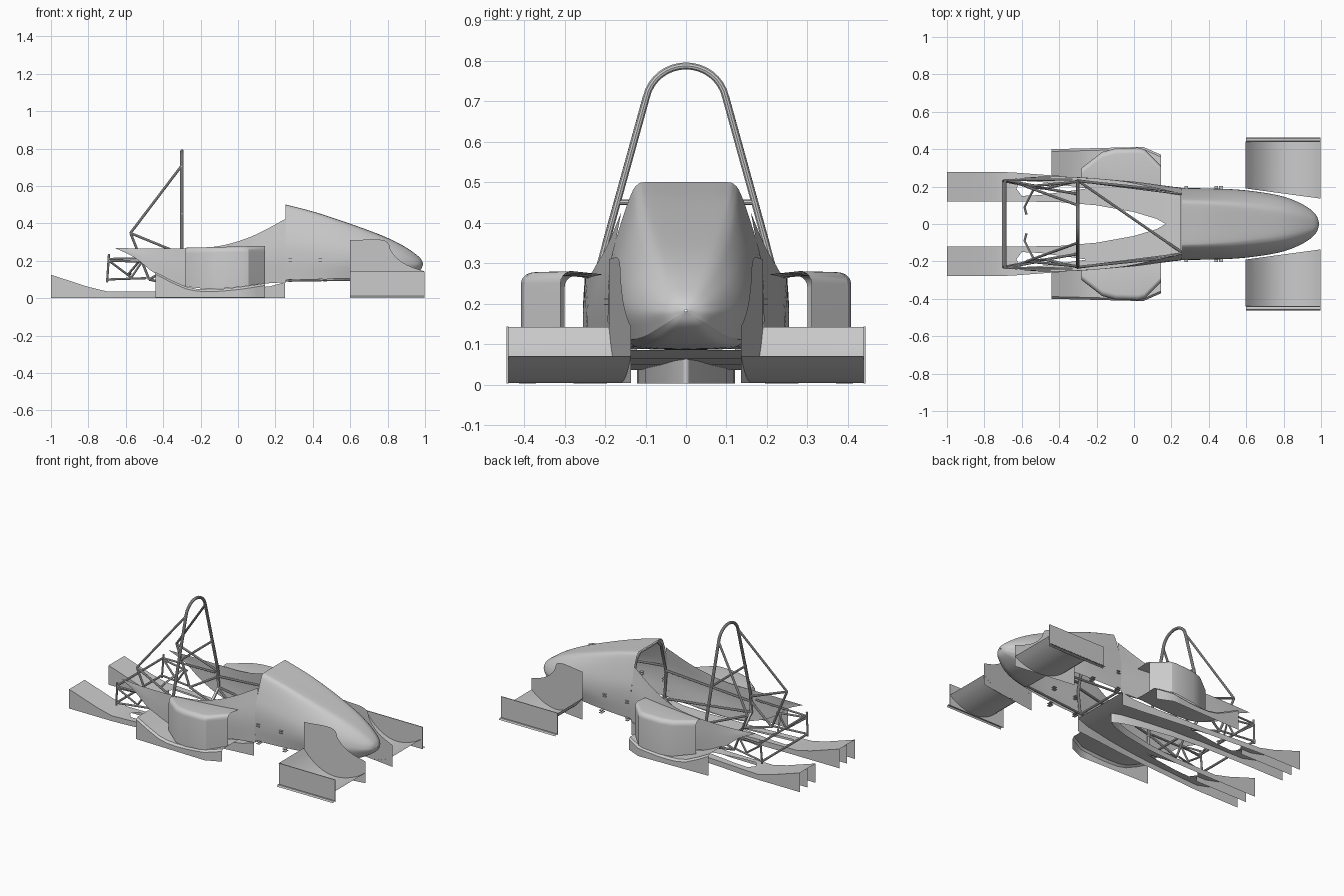
import bpy, bmesh, math
from mathutils import Vector

if "Cube" in bpy.data.objects:
    bpy.data.objects.remove(bpy.data.objects["Cube"])


def spline(pts, n):
    """Catmull-Rom through points, n steps per span (n=1 keeps the polyline)."""
    pts = [Vector(p) for p in pts]
    ext = [2 * pts[0] - pts[1]] + pts + [2 * pts[-1] - pts[-2]]
    out = []
    for i in range(len(pts) - 1):
        a, b, c, d = ext[i:i + 4]
        for k in range(n):
            t = k / n
            out.append(0.5 * (2 * b + (c - a) * t + (2 * a - 5 * b + 4 * c - d) * t * t
                              + (3 * b - a - 3 * c + d) * t ** 3))
    return out + [pts[-1]]


def at(table, x):
    """Linear lookup in a table of (x, value) with falling x."""
    for (x0, v0), (x1, v1) in zip(table, table[1:]):
        if x >= x1:
            return v0 + (v1 - v0) * (x0 - x) / (x0 - x1)
    return table[-1][1]


def mirror(ob):
    m = ob.modifiers.new("mirror", 'MIRROR')
    m.use_axis = (False, True, False)
    m.merge_threshold = 0.0005


def loft(name, rows, nu=1, nv=1):
    """Skin over rows of points, smoothed along (nu) and across (nv), mirrored in y."""
    rows = [spline(r, nv) for r in rows]
    cols = [spline(c, nu) for c in zip(*rows)]
    bm = bmesh.new()
    g = [[bm.verts.new(p) for p in c] for c in cols]
    for a, b in zip(g, g[1:]):
        for i in range(len(a) - 1):
            bm.faces.new((a[i], a[i + 1], b[i + 1], b[i]))
    bmesh.ops.remove_doubles(bm, verts=bm.verts, dist=0.0002)
    bmesh.ops.recalc_face_normals(bm, faces=bm.faces)
    me = bpy.data.meshes.new(name)
    bm.to_mesh(me)
    bm.free()
    ob = bpy.data.objects.new(name, me)
    bpy.context.collection.objects.link(ob)
    mirror(ob)
    return ob


def tubes(name, paths, r, mirrored=True):
    cu = bpy.data.curves.new(name, 'CURVE')
    cu.dimensions = '3D'
    cu.bevel_depth = r
    cu.bevel_resolution = 3
    cu.use_fill_caps = True
    for p in paths:
        s = cu.splines.new('POLY')
        s.points.add(len(p) - 1)
        for q, co in zip(s.points, p):
            q.co = (*co, 1)
    ob = bpy.data.objects.new(name, cu)
    bpy.context.collection.objects.link(ob)
    bpy.ops.object.select_all(action='DESELECT')
    ob.select_set(True)
    bpy.context.view_layer.objects.active = ob
    bpy.ops.object.convert(target='MESH')
    if mirrored:
        mirror(bpy.context.view_layer.objects.active)


def box(name, lo, hi):
    bpy.ops.mesh.primitive_cube_add(size=1, location=[(a + b) / 2 for a, b in zip(lo, hi)])
    ob = bpy.context.object
    ob.name = name
    for v in ob.data.vertices:
        v.co = [c * (b - a) for c, a, b in zip(v.co, lo, hi)]
    ob.location.y = 0
    for v in ob.data.vertices:
        v.co.y += (lo[1] + hi[1]) / 2
    mirror(ob)


# Nose and cowl: section blends from boxy at the cockpit to round at the tip
boxy = [(0, 0), (.8, 0), (.97, .03), (1, .28), (.97, .52), (.83, .76), (.7, .93), (.62, .985), (.5, 1), (0, 1)]
tip = [(0, 0), (.5, .03), (.8, .15), (1, .42), (.97, .6), (.85, .76), (.62, .9), (.42, .97), (.2, .995), (0, 1)]
stations = [(.255, .193, .5, .085), (.4, .19, .463, .085), (.55, .184, .415, .085), (.7, .166, .362, .085),
            (.8, .145, .322, .088), (.88, .115, .282, .1), (.94, .08, .243, .125),
            (.975, .045, .213, .15), (.99, .004, .185, .18)]
nose = []
for x, w, zt, zb in stations:
    f = ((x - .255) / .735) ** 1.5
    nose.append([(x, w * (a[0] + (b[0] - a[0]) * f), zb + (zt - zb) * (a[1] + (b[1] - a[1]) * f))
                 for a, b in zip(boxy, tip)])
loft("nose_cowl", [r[2:] for r in nose], 4, 4)
loft("nose_floor", [r[:3] for r in nose[3:]], 4, 4)

# Cockpit side panels with pointed tail
side = [(.256, .16, .425, .191, .25, .19, .085), (.1, .195, .342, .213, .21, .208, .075),
        (-.03, .222, .295, .23, .18, .224, .06), (-.15, .236, .272, .243, .16, .238, .05),
        (-.3, .248, .265, .25, .16, .247, .07), (-.44, .25, .265, .254, .2, .255, .13),
        (-.55, .246, .266, .25, .24, .25, .215), (-.655, .24, .269, .24, .268, .24, .267)]
loft("side_panel", [[(s[0], s[i], s[i + 1]) for i in (1, 3, 5)] for s in side], 4, 4)

# Sidepods
inner = [(.145, .205), (0, .225), (-.28, .247)]
low = [(.25, .088), (.145, .08), (0, .058), (-.15, .047), (-.28, .062), (-.44, .14)]
pod = []
for x, y in [(.145, .31), (.055, .4), (.02, .408), (-.1, .404), (-.17, .385), (-.28, .3)]:
    zt = .28 + .025 * (x - .145)
    arc = [(x, y - .03 + .03 * math.sin(a), zt - .03 + .03 * math.cos(a))
           for a in [i * math.pi / 10 for i in range(6)]]
    pod.append([(x, at(inner, x), zt - .008)] + arc + [(x, y, at(low, x))])
loft("sidepod", pod)

# Side floor under each pod with its outer skirt
edge = [(.145, .37), (.05, .412), (-.44, .4)]
xs = [.145, .1, .05, 0, -.08, -.15, -.22, -.28, -.36, -.44]
zs = [p.y for p in spline([(x, z, 0) for x, z in low[1:]], 6)]
xz = [(p.x, p.y) for p in spline([(x, z, 0) for x, z in low[1:]], 6)]
body_low = [(.25, .195), (.1, .208), (-.15, .238), (-.44, .258)]
loft("side_floor", [[(x, at(body_low, x), at(xz, x)), (x, at(edge, x) - .012, at(xz, x)),
                     (x, at(edge, x), at(xz, x) - .012), (x, at(edge, x), .003)] for x in xs])

# Central undertray: tunnels, rear diffuser and fences
roof = [(.25, .085), (.17, .063), (0, .048), (-.3, .036), (-.7, .036), (-.8, .06), (-1, .125)]
y_in = [(.25, 0), (.17, 0), (.12, .028), (0, .064), (-.2, .1), (-.4, .117), (-.65, .121), (-1, .121)]
y_out = [(.25, .195), (.1, .21), (-.15, .24), (-.44, .26), (-.68, .278), (-1, .278)]
slot = [(.25, 0), (-.25, 0), (-.5, .035), (-.6, .04), (-.63, 0), (-1, 0)]
xs = [.25, .17, .155, .12, .06, 0, -.1, -.2, -.25, -.3, -.4, -.5, -.6, -.63, -.7, -.75, -.8, -.9, -1]


def mid(x):
    return max(.19, at(y_in, x) + .03) if x < .1 else .12


loft("undertray_inner_roof", [[(x, at(y_in, x), at(roof, x)), (x, mid(x) - at(slot, x), at(roof, x))] for x in xs])
loft("undertray_outer_roof", [[(x, mid(x) + at(slot, x), at(roof, x)), (x, at(y_out, x), at(roof, x))] for x in xs])
loft("tunnel_inner_wall", [[(x, at(y_in, x), at(roof, x)), (x, at(y_in, x), .002)] for x in xs[1:]])
loft("tunnel_outer_wall", [[(x, at(y_out, x), at(roof, x)), (x, at(y_out, x), .002)] for x in xs])
loft("diffuser_fence", [[(x, .2, at(roof, x)), (x, .2, .002)] for x in xs[-6:]])

# Front wings: dished plane, inner fence, outer endplate with foot
wing = spline([(1, 0, .07), (.95, 0, .038), (.88, 0, .012), (.8, 0, .005), (.72, 0, .03), (.65, 0, .083), (.6, 0, .142)], 3)


def root(x):
    return .19 - (x - .6) * .135


loft("front_wing", [[(p.x - .003, root(p.x), p.z), (p.x - .003, .442, p.z)] for p in wing])
fence = spline([(.6, .31, 0), (.78, .31, 0), (.82, .25, 0), (.86, .205, 0), (.92, .17, 0), (.998, .143, 0)], 4)
loft("wing_inner_fence", [[(p.x, root(p.x), p.y), (p.x, root(p.x), .004)] for p in fence])
box("wing_endplate", (.6, .439, .003), (.998, .444, .143))
foot = [i * math.pi / 6 for i in range(7)]
loft("endplate_foot", [[(x, .452 + .011 * math.cos(a), .001 + .011 * math.sin(a)) for a in foot] for x in (.6, .998)])

# Main roll hoop
arc = [(-.3, .1 * math.cos(a), .69 + .097 * math.sin(a)) for a in [math.radians(12 + 156 * i / 16) for i in range(17)]]
foot_r = [(-.3, .16, .06), (-.3, .232, .13), (-.3, .222, .26)]
tubes("roll_hoop", [foot_r + arc + [(x, -y, z) for x, y, z in reversed(foot_r)]], .009, False)

# Cross members and front hoop
half = [(.265, .16, .095), (.265, .178, .25), (.265, .125, .45), (.265, .09, .485)]
tubes("front_hoop", [half + [(x, -y, z) for x, y, z in reversed(half)]], .008, False)
tubes("cross_tubes", [[(-.3, -.178, .45), (-.3, .178, .45)], [(-.3, -.16, .06), (-.3, .16, .06)],
                      [(-.3, .232, .12), (.26, -.155, .095)], [(.26, -.16, .095), (.26, .16, .095)],
                      [(-.69, -.235, .215), (-.69, .235, .215)], [(-.7, -.23, .1), (-.7, .23, .1)],
                      [(.7, -.12, .1), (.7, .12, .1)]], .007, False)

# Chassis tubes and rear subframe
knee, hoop_mid = (-.575, .2, .348), (-.3, .23, .2)
tubes("frame_tubes", [
    [(-.3, .1, .71), knee], [knee, (-.3, .226, .235)], [knee, (-.475, .19, .1)],
    [hoop_mid, (.265, .172, .27)], [(-.3, .232, .13), (.265, .16, .095)],
    [(.265, .16, .095), (.7, .12, .1)], [(.265, .17, .3), (.7, .11, .28)], [(.7, .12, .1), (.7, .11, .28)],
    [(-.3, .16, .06), (-.475, .19, .1)], [hoop_mid, (-.475, .19, .1)]], .007)
tubes("rear_links", [
    [(-.7, .23, .085), (-.69, .235, .235)], [(-.69, .235, .2), (-.5, .2, .195)], [(-.69, .235, .21), (-.33, .238, .215)],
    [(-.7, .23, .1), (-.49, .19, .107)], [(-.69, .235, .2), (-.57, .2, .11)], [(-.57, .2, .11), (-.51, .2, .2)],
    [(-.575, .05, .13), (-.585, .09, .13), (-.53, .2, .195)]], .006)

# Small suspension mounts on the body sides
for x, z in [(.28, .205), (.44, .205), (.28, .095), (.465, .095)]:
    for dz in (-.008, .006):
        box("suspension_mount", (x - .01, .17, z + dz - .001), (x + .01, .202, z + dz + .002))

# Smooth shading with sharp edges kept
bpy.ops.object.select_all(action='SELECT')
bpy.context.view_layer.objects.active = bpy.context.selected_objects[0]
bpy.ops.object.shade_smooth_by_angle(angle=math.radians(30))
